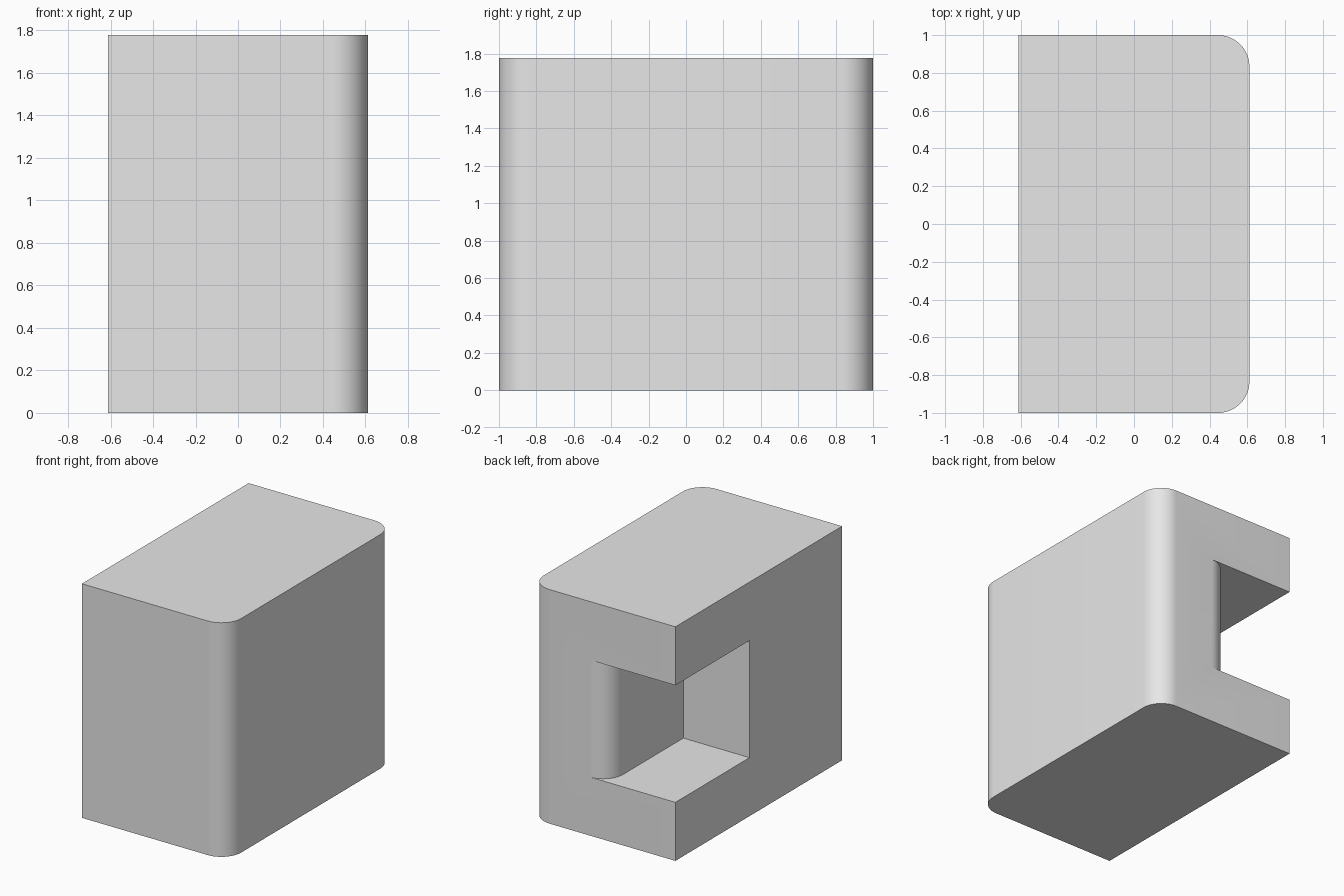
import bpy
import bmesh
from math import radians

cube = bpy.data.objects.get("Cube")
if cube:
    bpy.data.objects.remove(cube, do_unlink=True)

U = 1 / 9                      # design unit
W, D, H = 11 * U, 18 * U, 16 * U
R = 1.5 * U                    # corner radius
NOTCH_W, NOTCH_D = 5 * U, 8 * U
LEFT, RIGHT, FRONT, BACK = -W / 2, W / 2, -D / 2, D / 2

grey = bpy.data.materials.new("light grey")
grey.use_nodes = True
grey.diffuse_color = (0.8, 0.8, 0.8, 1)
grey.node_tree.nodes["Principled BSDF"].inputs["Base Color"].default_value = (0.8, 0.8, 0.8, 1)


def prism(bm, outline, rounded, z0, z1):
    """Extrude an outline upwards and round the chosen vertical edges."""
    base = [bm.verts.new((x, y, z0)) for x, y in outline]
    top = [bm.verts.new((x, y, z1)) for x, y in outline]
    n = len(outline)
    bm.faces.new(base[::-1])
    bm.faces.new(top)
    for i in range(n):
        j = (i + 1) % n
        bm.faces.new((base[i], base[j], top[j], top[i]))
    edges = [bm.edges.get((base[i], top[i])) for i in rounded]
    bmesh.ops.bevel(bm, geom=edges, offset=R, segments=16, profile=0.5, affect='EDGES')


def make_object(name, layers):
    bm = bmesh.new()
    for layer in layers:
        prism(bm, *layer)
    bmesh.ops.recalc_face_normals(bm, faces=bm.faces)
    mesh = bpy.data.meshes.new(name)
    bm.to_mesh(mesh)
    bm.free()
    mesh.materials.append(grey)
    obj = bpy.data.objects.new(name, mesh)
    bpy.context.collection.objects.link(obj)
    return obj


# Solid block with two rounded vertical corners on the +x side
block_outline = [(LEFT, FRONT), (RIGHT, FRONT), (RIGHT, BACK), (LEFT, BACK)]
block = make_object("notched_block", [(block_outline, (1, 2), 0, H)])

# Corner notch, flaring with a rounded lip where it meets the back face
out = 0.2
wall = LEFT + NOTCH_W
notch_outline = [(LEFT - out, BACK - NOTCH_D), (wall, BACK - NOTCH_D), (wall, BACK),
                 (wall + R + out, BACK), (wall + R + out, BACK + out), (LEFT - out, BACK + out)]
cutter = make_object("notch_cutter", [(notch_outline, (2,), H / 4, H * 3 / 4)])
cutter.hide_render = True

cut = block.modifiers.new("notch", 'BOOLEAN')
cut.operation = 'DIFFERENCE'
cut.solver = 'EXACT'
cut.object = cutter

bpy.ops.object.select_all(action='DESELECT')
block.select_set(True)
bpy.context.view_layer.objects.active = block
bpy.ops.object.modifier_apply(modifier=cut.name)
bpy.data.objects.remove(cutter, do_unlink=True)
bpy.ops.object.shade_smooth_by_angle(angle=radians(30))
